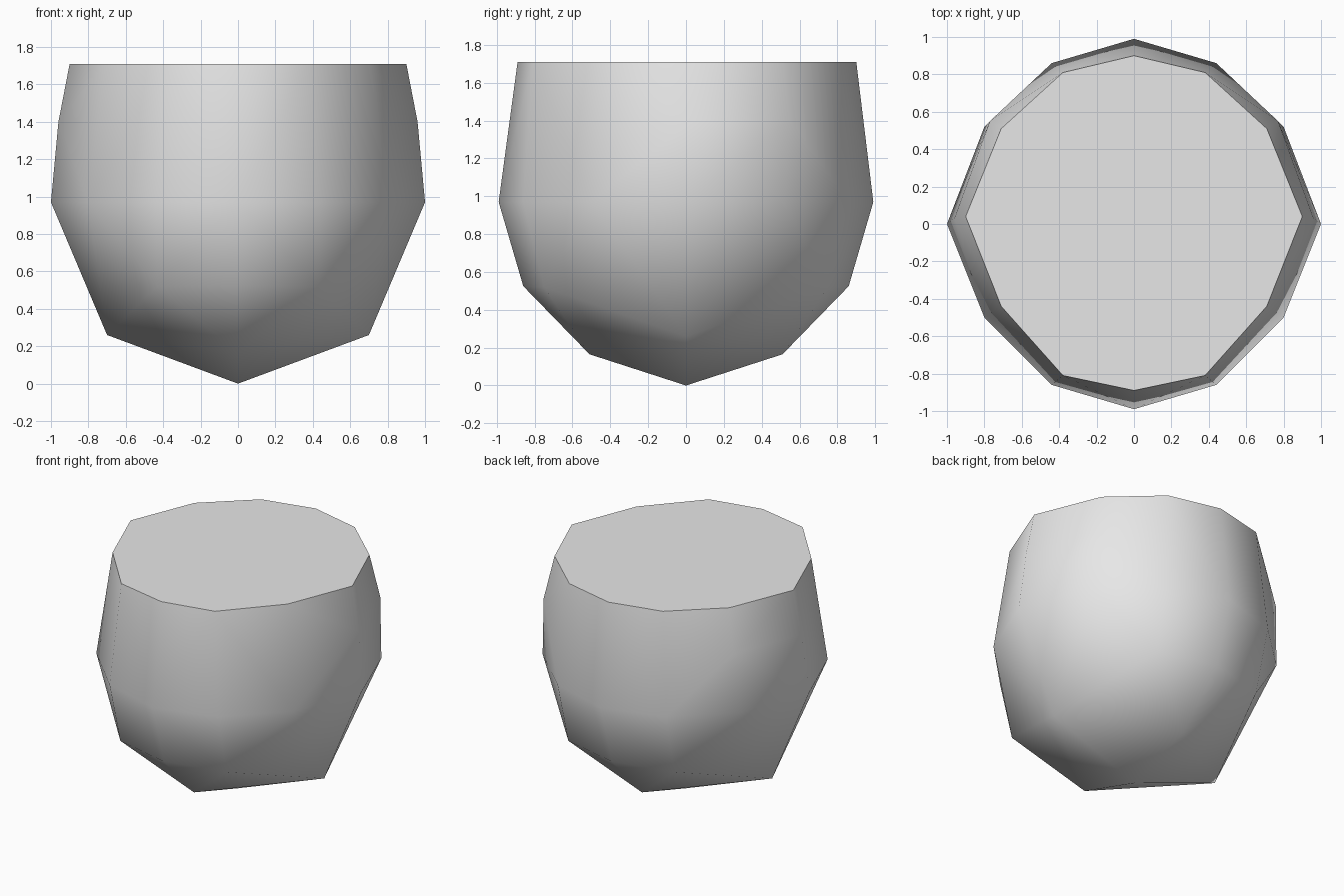
import bpy
import bmesh

cube = bpy.data.objects.get("Cube")
if cube:
    bpy.data.objects.remove(cube, do_unlink=True)

TOP = 1.71

# Corner points of the right half, mirrored across x below
bottom = [(0, 0, 0), (0.7, 0, 0.26)]
for s in (-1, 1):
    bottom += [(0, s * 0.51, 0.165), (0, s * 0.86, 0.525), (0.43, s * 0.75, 0.52)]
widest = [(1, 0), (0.8, 0.52), (0.8, -0.5), (0.44, 0.86), (0.44, -0.86), (0, 0.99), (0, -0.99)]
rim = [(0.9, 0.04), (0.71, 0.51), (0.71, -0.44), (0.38, 0.81), (0.38, -0.81), (0, 0.9), (0, -0.89)]
shoulder = [(0.96, 0.03, 1.4), (0.77, 0.55, 1.4)]

points = bottom + shoulder
points += [(x, y, 0.97) for x, y in widest]
points += [(x, y, TOP) for x, y in rim]
points += [(-x, y, z) for x, y, z in points if x > 0]

# Faceted bowl wrapped around the points
bm = bmesh.new()
for p in points:
    bm.verts.new(p)
hull = bmesh.ops.convex_hull(bm, input=bm.verts[:])
loose = [v for v in bm.verts if not v.link_faces]
bmesh.ops.delete(bm, geom=loose, context='VERTS')

# Merge the flat lid into one face
lid = [f for f in bm.faces if all(v.co.z > TOP - 0.001 for v in f.verts)]
if len(lid) > 1:
    bmesh.ops.dissolve_faces(bm, faces=lid)
bmesh.ops.recalc_face_normals(bm, faces=bm.faces[:])

# Smooth sides, crisp flat lid
for f in bm.faces:
    f.smooth = True
    if all(v.co.z > TOP - 0.001 for v in f.verts):
        f.smooth = False
        for e in f.edges:
            e.smooth = False

mesh = bpy.data.meshes.new("rounded_bowl")
bm.to_mesh(mesh)
bm.free()
bowl = bpy.data.objects.new("rounded_bowl", mesh)
bpy.context.collection.objects.link(bowl)

# Plain grey
grey = bpy.data.materials.new("light_grey")
grey.use_nodes = True
colour = (0.8, 0.8, 0.8, 1)
grey.diffuse_color = colour
grey.node_tree.nodes["Principled BSDF"].inputs["Base Color"].default_value = colour
mesh.materials.append(grey)
